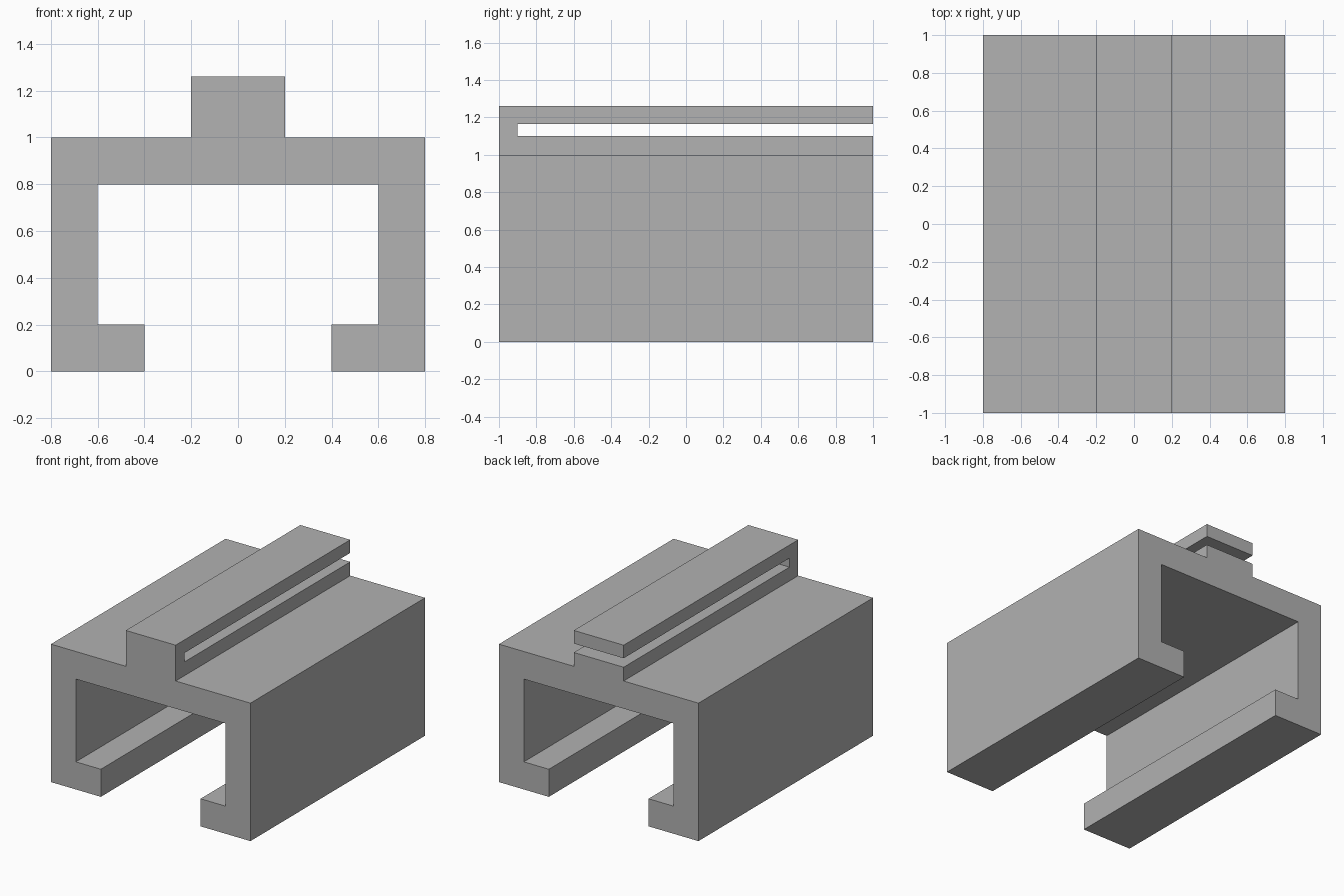
import bpy
import bmesh
from mathutils import Matrix

default = bpy.data.objects.get("Cube")
if default:
    bpy.data.objects.remove(default, do_unlink=True)

HALF_LENGTH = 1.0

grey = bpy.data.materials.new("plain grey")
grey.use_nodes = True
colour = (0.445, 0.445, 0.445, 1)
grey.diffuse_color = colour
grey.node_tree.nodes["Principled BSDF"].inputs["Base Color"].default_value = colour


def add_object(name, bm):
    bmesh.ops.recalc_face_normals(bm, faces=bm.faces)
    mesh = bpy.data.meshes.new(name)
    bm.to_mesh(mesh)
    bm.free()
    mesh.materials.append(grey)
    obj = bpy.data.objects.new(name, mesh)
    bpy.context.collection.objects.link(obj)
    return obj


# Channel with inward lips and a top rib, extruded along its length
half_profile = [(0.4, 0), (0.8, 0), (0.8, 1), (0.2, 1), (0.2, 1.26)]
half_inside = [(0.6, 0.8), (0.6, 0.2), (0.4, 0.2)]
right_side = half_inside + half_profile
profile = right_side + [(-x, z) for x, z in reversed(right_side)]
bm = bmesh.new()
face = bm.faces.new([bm.verts.new((x, -HALF_LENGTH, z)) for x, z in profile])
swept = bmesh.ops.extrude_face_region(bm, geom=[face])["geom"]
bmesh.ops.translate(bm, vec=(0, 2 * HALF_LENGTH, 0),
                    verts=[v for v in swept if isinstance(v, bmesh.types.BMVert)])
channel = add_object("slotted_channel", bm)

# Slot through the rib, open at the back
slot_front, slot_back = -0.9, 1.1
slot_bottom, slot_top = 1.1, 1.165
bm = bmesh.new()
bmesh.ops.create_cube(bm, size=1, matrix=Matrix.LocRotScale(
    (0, (slot_front + slot_back) / 2, (slot_bottom + slot_top) / 2), None,
    (0.6, slot_back - slot_front, slot_top - slot_bottom)))
cutter = add_object("slot_cutter", bm)
cutter.hide_render = True

cut = channel.modifiers.new("slot", "BOOLEAN")
cut.operation = "DIFFERENCE"
cut.solver = "EXACT"
cut.object = cutter
bpy.context.view_layer.objects.active = channel
bpy.ops.object.modifier_apply(modifier=cut.name)
bpy.data.objects.remove(cutter, do_unlink=True)
